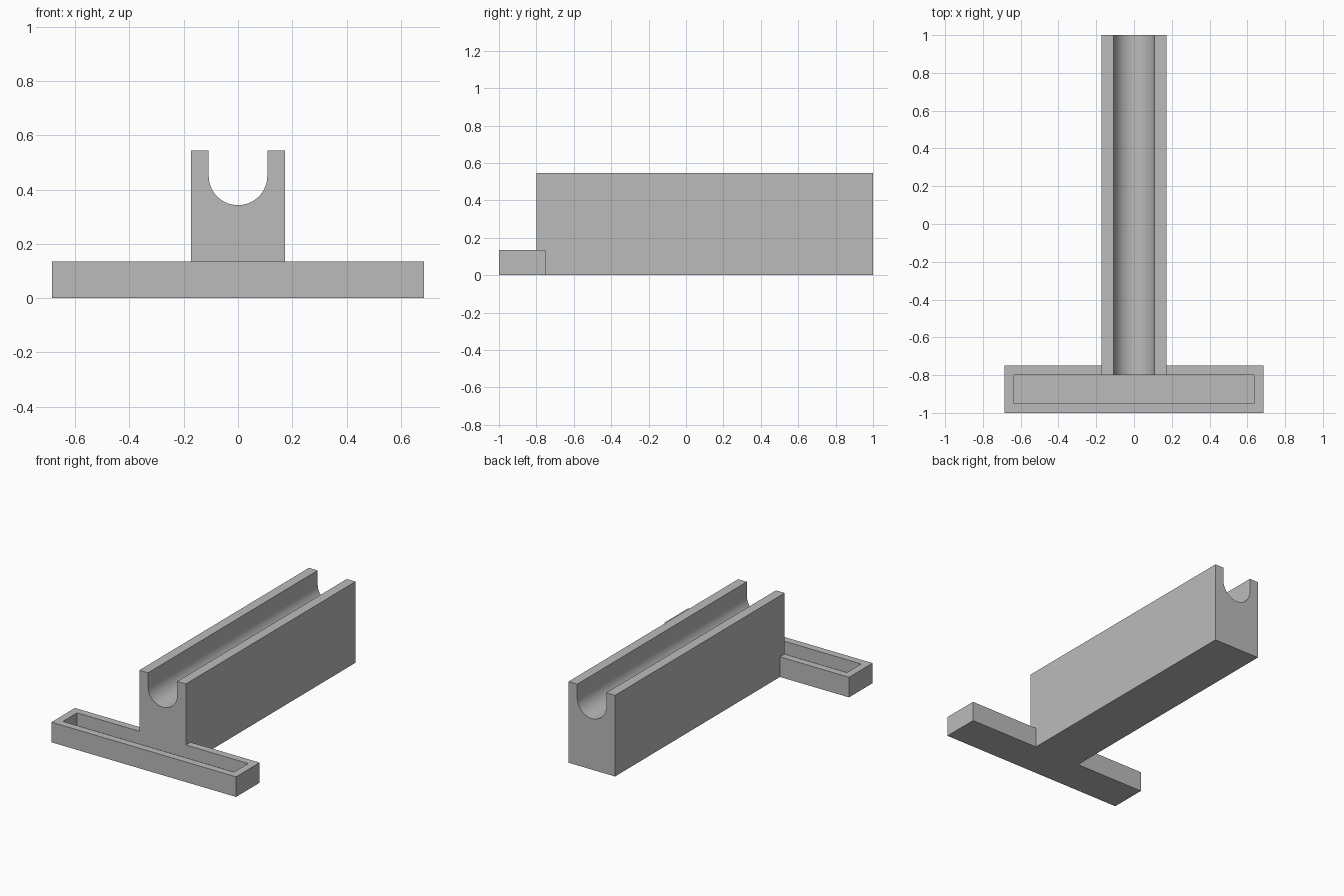
import bpy, bmesh, math

cube = bpy.data.objects.get("Cube")
if cube:
    bpy.data.objects.remove(cube, do_unlink=True)

grey = bpy.data.materials.new("plain grey")
grey.use_nodes = True
colour = (0.5, 0.5, 0.5, 1)
grey.diffuse_color = colour
grey.node_tree.nodes["Principled BSDF"].inputs["Base Color"].default_value = colour


def extrude_profile(bm, points, offset):
    """Make one face from the points and extrude it into a closed solid."""
    face = bm.faces.new([bm.verts.new(p) for p in points])
    new = bmesh.ops.extrude_face_region(bm, geom=[face], use_keep_orig=True)["geom"]
    bmesh.ops.translate(bm, vec=offset,
                        verts=[v for v in new if isinstance(v, bmesh.types.BMVert)])
    bmesh.ops.recalc_face_normals(bm, faces=bm.faces)


def add_object(name, bm):
    mesh = bpy.data.meshes.new(name)
    bm.to_mesh(mesh)
    bm.free()
    mesh.materials.append(grey)
    obj = bpy.data.objects.new(name, mesh)
    bpy.context.collection.objects.link(obj)
    return obj


# Long block with a round-bottomed channel along its top
half, radius, top, centre = 0.173, 0.108, 0.545, 0.451
front, back, steps = -0.8, 1.0, 32
outline = [(-radius, top), (-half, top), (-half, 0), (half, 0), (half, top), (radius, top)]
for i in range(steps + 1):
    a = math.pi * i / steps
    outline.append((radius * math.cos(a), centre - radius * math.sin(a)))
bm = bmesh.new()
extrude_profile(bm, [(x, front, z) for x, z in outline], (0, back - front, 0))
block = add_object("channel_block", bm)
bpy.ops.object.select_all(action='DESELECT')
block.select_set(True)
bpy.context.view_layer.objects.active = block
bpy.ops.object.shade_smooth_by_angle(angle=math.radians(30))

# Shallow open tray across the front, hollowed from its top face
w, y0, y1, height, wall = 0.686, -1.0, -0.75, 0.135, 0.05
bm = bmesh.new()
extrude_profile(bm, [(-w, y0, 0), (w, y0, 0), (w, y1, 0), (-w, y1, 0)], (0, 0, height))
lid = max(bm.faces, key=lambda f: f.calc_center_median().z)
bmesh.ops.inset_region(bm, faces=[lid], thickness=wall, use_even_offset=True)
well = bmesh.ops.extrude_face_region(bm, geom=[lid])["geom"]
bmesh.ops.translate(bm, vec=(0, 0, wall - height),
                    verts=[v for v in well if isinstance(v, bmesh.types.BMVert)])
if lid.is_valid:
    bmesh.ops.delete(bm, geom=[lid], context='FACES_ONLY')
bmesh.ops.recalc_face_normals(bm, faces=bm.faces)
add_object("front_tray", bm)
